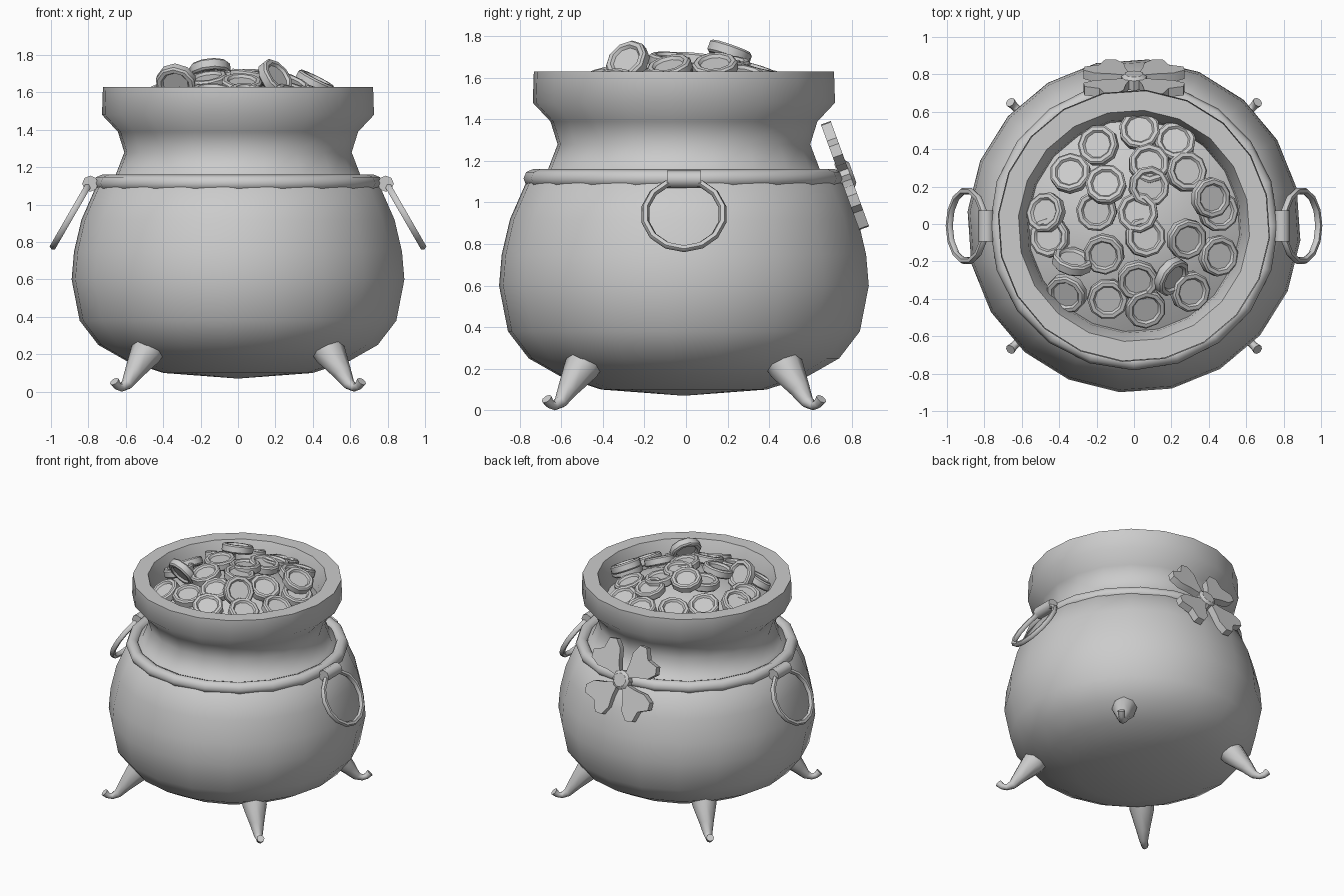
import bpy, bmesh, math, random
from mathutils import Vector, Matrix

if "Cube" in bpy.data.objects:
    bpy.data.objects.remove(bpy.data.objects["Cube"])
random.seed(4)
CENTER_Y = -0.01

grey = bpy.data.materials.new("plain grey")
grey.use_nodes = True
grey.diffuse_color = (0.6, 0.6, 0.6, 1)
grey.node_tree.nodes["Principled BSDF"].inputs["Base Color"].default_value = (0.6, 0.6, 0.6, 1)


def finish(obj, name, angle=60):
    obj.name = name
    obj.data.materials.clear()
    obj.data.materials.append(grey)
    bpy.ops.object.select_all(action='DESELECT')
    obj.select_set(True)
    bpy.context.view_layer.objects.active = obj
    bpy.ops.object.shade_smooth_by_angle(angle=math.radians(angle))
    return obj


def add_mesh(bm, name, angle=60):
    bmesh.ops.recalc_face_normals(bm, faces=bm.faces)
    mesh = bpy.data.meshes.new(name)
    bm.to_mesh(mesh)
    bm.free()
    obj = bpy.data.objects.new(name, mesh)
    bpy.context.collection.objects.link(obj)
    return finish(obj, name, angle)


def lathe(profile, sides, name, turn=0.0, angle=60):
    """Spin (radius, height) points around z."""
    bm = bmesh.new()
    verts = [bm.verts.new((r, 0, z)) for r, z in profile]
    edges = [bm.edges.new(pair) for pair in zip(verts, verts[1:])]
    bmesh.ops.spin(bm, geom=verts + edges, cent=(0, 0, 0), axis=(0, 0, 1),
                   angle=math.tau, steps=sides, use_duplicate=False)
    bmesh.ops.remove_doubles(bm, verts=bm.verts, dist=0.0005)
    bmesh.ops.rotate(bm, verts=bm.verts, cent=(0, 0, 0),
                     matrix=Matrix.Rotation(turn, 3, 'Z'))
    return add_mesh(bm, name, angle)


def torus(name, major, minor, sides, ring, location, rotation=(0, 0, 0)):
    bpy.ops.mesh.primitive_torus_add(major_radius=major, minor_radius=minor,
                                     major_segments=sides, minor_segments=ring,
                                     location=location, rotation=rotation)
    return finish(bpy.context.object, name)


# Pot with flared rim and inner wall
pot_profile = [(0, 0.07), (0.4, 0.1), (0.6, 0.165), (0.75, 0.25), (0.85, 0.38),
               (0.893, 0.6), (0.88, 0.75), (0.84, 0.92), (0.765, 1.09), (0.66, 1.15),
               (0.61, 1.28), (0.645, 1.39), (0.73, 1.48), (0.725, 1.63),
               (0.62, 1.63), (0.575, 1.52), (0.56, 1.4)]
pot = lathe(pot_profile, 20, "pot", math.radians(-5))
pot.location.y = CENTER_Y

# Band around the shoulder
torus("shoulder_band", 0.727, 0.045, 20, 8, (0, CENTER_Y, 1.115))

# Side handles: socket and hanging ring
for side, word in ((1, "left"), (-1, "right")):
    bpy.ops.mesh.primitive_cylinder_add(vertices=8, radius=0.043, depth=0.165,
                                        location=(side * 0.79, CENTER_Y, 1.112),
                                        rotation=(math.pi / 2, 0, 0))
    finish(bpy.context.object, word + "_handle_socket", 50)
    torus(word + "_handle_ring", 0.19, 0.019, 14, 6,
          (side * 0.893, CENTER_Y, 0.942), (0, side * math.radians(60), 0))

# Curled feet on the diagonals: (distance out, height, thickness)
foot_path = [(0.64, 0.28, 0.092), (0.7, 0.2, 0.085), (0.79, 0.1, 0.05), (0.84, 0.04, 0.032),
             (0.88, 0.022, 0.022), (0.91, 0.03, 0.022), (0.935, 0.055, 0.027)]
for i, word in enumerate(("back_left", "back_right", "front_right", "front_left")):
    curve = bpy.data.curves.new("foot", 'CURVE')
    curve.dimensions = '3D'
    curve.bevel_depth = 1
    curve.bevel_resolution = 2
    curve.use_fill_caps = True
    spline = curve.splines.new('POLY')
    spline.points.add(len(foot_path) - 1)
    for point, (r, z, thick) in zip(spline.points, foot_path):
        point.co = (r, 0, z, 1)
        point.radius = thick
    foot = bpy.data.objects.new("foot", curve)
    bpy.context.collection.objects.link(foot)
    foot.location.y = CENTER_Y
    foot.rotation_euler.z = math.radians(45 + 90 * i)
    bpy.ops.object.select_all(action='DESELECT')
    foot.select_set(True)
    bpy.context.view_layer.objects.active = foot
    bpy.ops.object.convert(target='MESH')
    finish(bpy.context.object, word + "_foot")

# Four-leaf clover on the back, tilted with the shoulder
clover_pose = Matrix.Translation((0, 0.765, 1.13)) @ Matrix.Rotation(math.radians(-70), 4, 'X')
half_leaf = [(0.015, 0.015), (0.045, 0.13), (0.055, 0.21), (0.1, 0.27), (0.155, 0.265)]
outline = half_leaf + [(0.185, 0.185)] + [(y, x) for x, y in reversed(half_leaf[1:])]
for i in range(4):
    bm = bmesh.new()
    face = bm.faces.new([bm.verts.new((x, y, -0.025)) for x, y in outline])
    top = bmesh.ops.extrude_face_region(bm, geom=[face])["geom"]
    bmesh.ops.translate(bm, vec=(0, 0, 0.05),
                        verts=[v for v in top if isinstance(v, bmesh.types.BMVert)])
    leaf = add_mesh(bm, f"clover_leaf_{i + 1}", 30)
    leaf.matrix_world = clover_pose @ Matrix.Rotation(i * math.pi / 2, 4, 'Z')
button = lathe([(0, -0.03), (0.07, -0.03), (0.07, 0.025), (0.05, 0.04), (0, 0.04)],
               8, "clover_button", angle=30)
button.matrix_world = clover_pose

# Mound beneath the coins
mound = lathe([(r, 1.63 - 0.55 * r * r) for r in (0, 0.15, 0.3, 0.45, 0.575)], 20, "coin_mound")
mound.location.y = CENTER_Y

# Coins with raised edges, lying on the mound
half_coin = [(0, 0.016), (0.07, 0.016), (0.08, 0.03), (0.1, 0.03), (0.11, 0.02)]
coin_profile = half_coin + [(r, -z) for r, z in reversed(half_coin)]
coin_spots = [(-.19, .42), (.03, .5), (.22, .44), (-.34, .27), (.08, .2), (.28, .28),
              (.45, .07), (-.47, .06), (-.45, -.07), (-.2, .07), (.02, .06), (.06, -.07),
              (.28, -.08), (.45, -.17), (-.16, -.16), (-.36, -.37), (-.14, -.4),
              (.02, -.3), (.06, -.45), (.3, -.36), (.08, .32)]
coins = [(x, y, 0, x + random.uniform(-.2, .2), y + random.uniform(-.2, .2))
         for x, y in coin_spots]
# Loose coins: position, lift and lean
coins += [(-.15, .21, .07, -.1, .35), (.41, .14, .06, .5, -.1),
          (-.33, -.2, .04, .4, 1.6), (.2, -.28, .05, 1.3, -.9)]
for i, (x, y, lift, lean_x, lean_y) in enumerate(coins):
    coin = lathe(coin_profile, 10, f"coin_{i + 1}", random.uniform(0, 1), 40)
    coin.rotation_mode = 'QUATERNION'
    coin.rotation_quaternion = Vector((0, 0, 1)).rotation_difference(Vector((lean_x, lean_y, 1)))
    coin.location = (x, y, 1.685 - 0.5 * (x * x + y * y) + lift)
